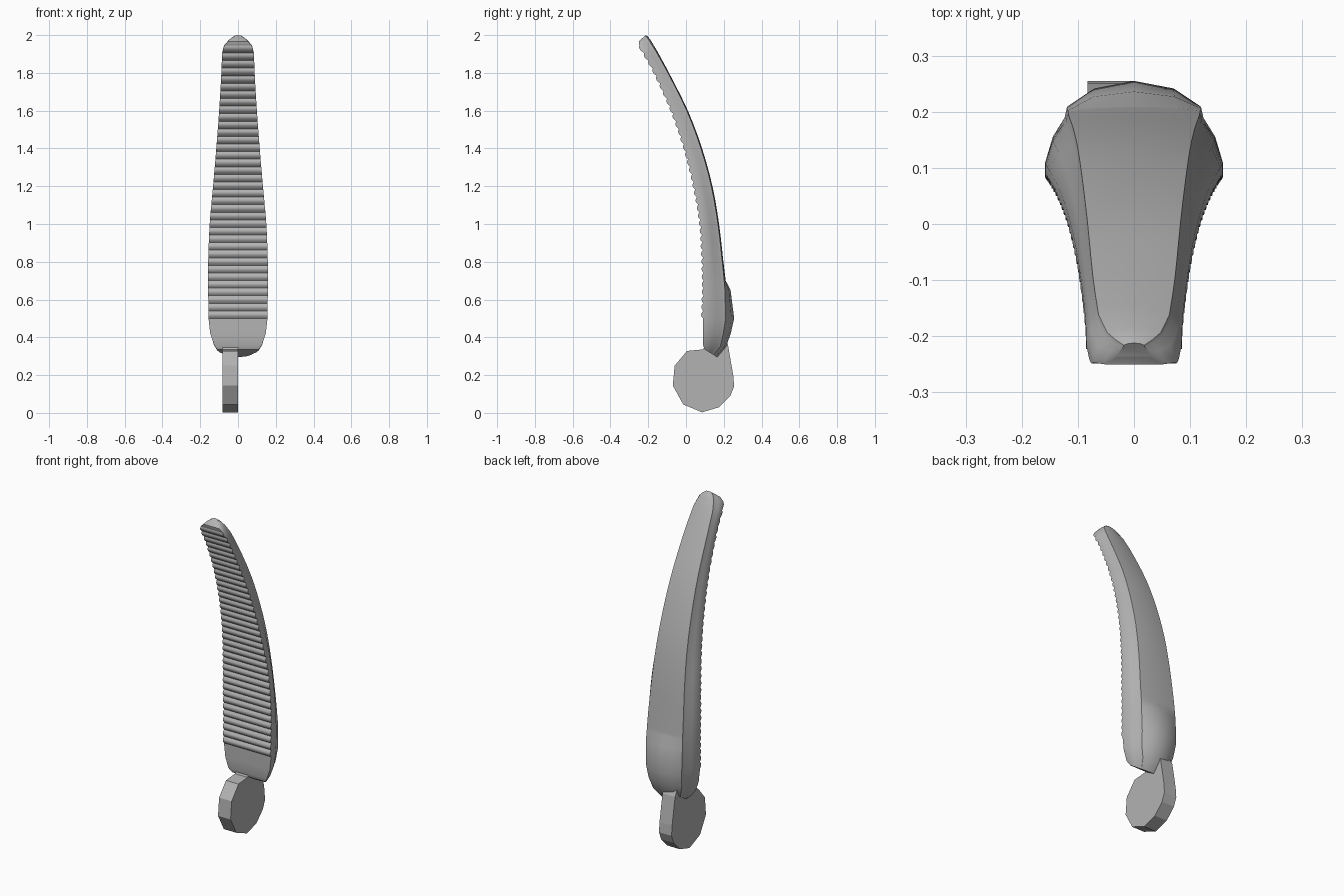
import bpy, bmesh, math

cube = bpy.data.objects.get("Cube")
if cube:
    bpy.data.objects.remove(cube)

grey = bpy.data.materials.new("mid grey")
grey.use_nodes = True
COLOUR = (0.45, 0.45, 0.45, 1)
grey.diffuse_color = COLOUR
grey.node_tree.nodes["Principled BSDF"].inputs["Base Color"].default_value = COLOUR


def finish(name, bm, angle=None):
    bmesh.ops.recalc_face_normals(bm, faces=bm.faces)
    mesh = bpy.data.meshes.new(name)
    bm.to_mesh(mesh)
    bm.free()
    mesh.materials.append(grey)
    obj = bpy.data.objects.new(name, mesh)
    bpy.context.collection.objects.link(obj)
    if angle:
        bpy.ops.object.select_all(action='DESELECT')
        obj.select_set(True)
        bpy.context.view_layer.objects.active = obj
        bpy.ops.object.shade_smooth_by_angle(angle=math.radians(angle))
    return obj


def loft(bm, rings, closed):
    rows = [[bm.verts.new(p) for p in ring] for ring in rings]
    n = len(rows[0])
    for a, b in zip(rows, rows[1:]):
        for i in range(n if closed else n - 1):
            j = (i + 1) % n
            bm.faces.new((a[i], a[j], b[j], b[i]))
    if closed:
        bm.faces.new(rows[0])
        bm.faces.new(rows[-1])


# Stations up the handle:
# front z, front y, front half width, back z, back y, back half width, crown
STATIONS = [
    (.335, .10, .11, .295, .165, .07, .02),
    (.36, .09, .127, .35, .212, .09, .03),
    (.42, .09, .147, .42, .237, .11, .04),
    (.5, .09, .156, .5, .255, .118, .045),
    (.64, .094, .158, .65, .236, .12, .03),
    (.7, .094, .158, .7, .21, .118, .008),
    (.8, .092, .158, .8, .198, .116, .006),
    (1, .08, .15, 1, .175, .108, .006),
    (1.2, .046, .132, 1.2, .14, .1, .006),
    (1.4, -.004, .115, 1.4, .085, .092, .006),
    (1.6, -.073, .1, 1.6, .01, .083, .006),
    (1.8, -.163, .088, 1.8, -.09, .073, .006),
    (1.9, -.218, .085, 1.92, -.155, .063, .007),
    (1.945, -.247, .073, 1.97, -.185, .048, .008),
    (1.965, -.25, .052, 1.99, -.2, .033, .006),
    (1.978, -.238, .03, 2, -.212, .018, .004),
]


def spline(rows, steps):
    out = []
    for k in range(len(rows) - 1):
        a, b = rows[max(k - 1, 0)], rows[k]
        c, d = rows[k + 1], rows[min(k + 2, len(rows) - 1)]
        for s in range(steps):
            t = s / steps
            out.append([q + t * (r - p) / 2 + t * t * (p - 2.5 * q + 2 * r - d_ / 2)
                        + t ** 3 * (1.5 * (q - r) + (d_ - p) / 2)
                        for p, q, r, d_ in zip(a, b, c, d)])
    out.append(list(rows[-1]))
    return out


def section(zf, yf, wf, zb, yb, wb, crown):
    side = yb - crown
    half = [(wf, yf), (wf, yf + .15 * (side - yf)),
            (wf * .65 + wb * .35, yf + .55 * (side - yf)),
            (wb * .9 + wf * .1, yf + .85 * (side - yf)),
            (wb, side), (wb * .6, yb - crown * .3)]
    pts = half + [(0, yb)] + [(-x, y) for x, y in reversed(half)]
    return [(x, y, zf + (zb - zf) * (y - yf) / (yb - yf)) for x, y in pts]


# Curved handle body
fine = STATIONS[:6] + spline(STATIONS[5:13], 3)[1:] + STATIONS[13:]
bm = bmesh.new()
loft(bm, [section(*s) for s in fine], True)
finish("handle", bm, 32)


# Scalloped grip ridges down the front of the handle
def front_at(z):
    for a, b in zip(fine, fine[1:]):
        if a[0] <= z <= b[0]:
            t = (z - a[0]) / (b[0] - a[0])
            return a[1] + t * (b[1] - a[1]), a[2] + t * (b[2] - a[2])
    return fine[-1][1:3]


COUNT, STEPS, LOW, HIGH = 36, 5, .5, 1.945
pitch = (HIGH - LOW) / COUNT
strip = []
for k in range(COUNT * STEPS + 1):
    z = LOW + k * pitch / STEPS
    y, w = front_at(z)
    bump = .011 * math.sin(math.pi * (k % STEPS) / STEPS)
    strip.append([(-w, y + .004, z), (-w, y - bump, z),
                  (w, y - bump, z), (w, y + .004, z)])
bm = bmesh.new()
loft(bm, strip, True)
finish("grip_ridges", bm, 45)

# Flat faceted pivot tab below the handle
TAB = [(.09, .336), (.005, .328), (-.06, .25), (-.07, .145), (-.015, .045),
       (.085, .003), (.175, .03), (.235, .09), (.255, .14), (.25, .2),
       (.222, .36), (.19, .42), (.13, .4)]
bm = bmesh.new()
loft(bm, [[(x, y, z) for y, z in TAB] for x in (-.083, 0)], True)
finish("pivot_tab", bm)
